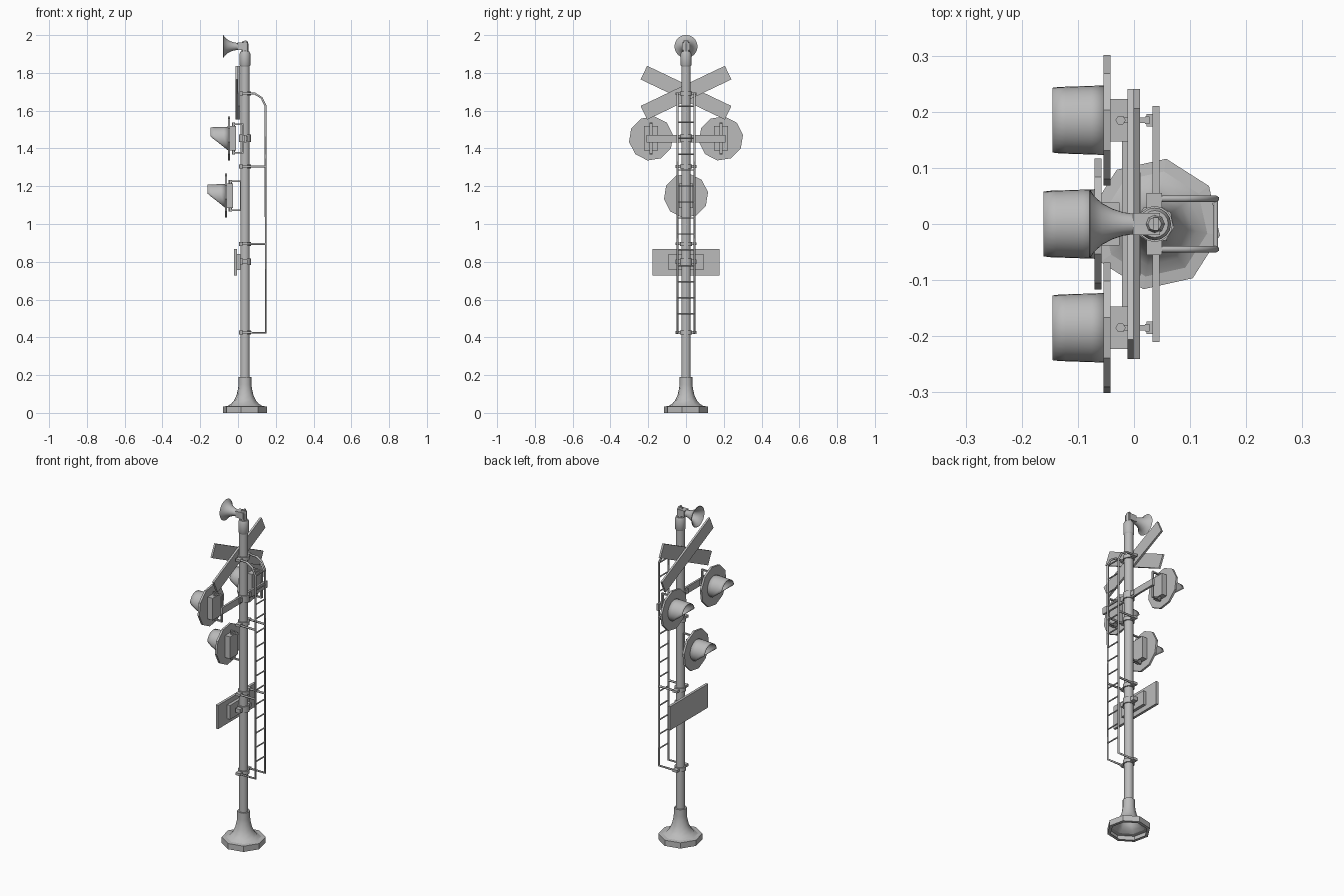
import bpy, bmesh
from math import sin, cos, pi, radians
from mathutils import Matrix, Vector

old = bpy.data.objects.get("Cube")
if old:
    bpy.data.objects.remove(old, do_unlink=True)

grey = bpy.data.materials.new("plain_grey")
grey.use_nodes = True
grey.diffuse_color = (0.5, 0.5, 0.5, 1)
grey.node_tree.nodes["Principled BSDF"].inputs["Base Color"].default_value = (0.5, 0.5, 0.5, 1)

POLE_X = 0.037
FORWARD = Matrix.Rotation(-pi / 2, 4, 'Y')  # local z points to -x, local x points up


def finish(name, bm, smooth=0, matrix=None):
    bmesh.ops.recalc_face_normals(bm, faces=bm.faces)
    if matrix:
        bm.transform(matrix)
    mesh = bpy.data.meshes.new(name)
    bm.to_mesh(mesh)
    bm.free()
    mesh.materials.append(grey)
    obj = bpy.data.objects.new(name, mesh)
    bpy.context.collection.objects.link(obj)
    if smooth:
        bpy.ops.object.select_all(action='DESELECT')
        obj.select_set(True)
        bpy.context.view_layer.objects.active = obj
        bpy.ops.object.shade_smooth_by_angle(angle=radians(smooth))
    return obj


def box(name, x, y, z, tilt=0):
    """Box from (min, max) ranges, tilted about the x axis."""
    bm = bmesh.new()
    size = Vector((x[1] - x[0], y[1] - y[0], z[1] - z[0]))
    mid = Vector((sum(x), sum(y), sum(z))) / 2
    bmesh.ops.create_cube(bm, size=1, matrix=Matrix.Diagonal((*size, 1)))
    return finish(name, bm, 0, Matrix.Translation(mid) @ Matrix.Rotation(radians(tilt), 4, 'X'))


def lathe(name, profile, at, sides=16, smooth=40, turn=0, forward=False, caps=True):
    """Revolve (radius, height) points about z, or about -x when forward."""
    bm = bmesh.new()
    rings = []
    for r, h in profile:
        angles = [radians(turn) + 2 * pi * i / sides for i in range(sides)]
        rings.append([bm.verts.new((r * cos(a), r * sin(a), h)) for a in angles])
    for low, high in zip(rings, rings[1:]):
        for i in range(sides):
            j = (i + 1) % sides
            bm.faces.new((low[i], low[j], high[j], high[i]))
    if caps:
        bm.faces.new(rings[0])
        bm.faces.new(rings[-1])
    place = Matrix.Translation(at)
    return finish(name, bm, smooth, place @ FORWARD if forward else place)


def tube(name, points, radius):
    """Bent round bar through the points."""
    curve = bpy.data.curves.new(name, 'CURVE')
    curve.dimensions = '3D'
    curve.bevel_depth = radius
    curve.bevel_resolution = 1
    curve.use_fill_caps = True
    spline = curve.splines.new('POLY')
    spline.points.add(len(points) - 1)
    for p, co in zip(spline.points, points):
        p.co = (*co, 1)
    curve.materials.append(grey)
    obj = bpy.data.objects.new(name, curve)
    bpy.context.collection.objects.link(obj)


def clamp(name, z, height):
    """Collar round the pole with a bolted ear on each side."""
    lathe(name + "_collar", [(0.032, -height / 2), (0.032, height / 2)], (POLE_X, 0, z))
    for side in (-1, 1):
        y = sorted((side * 0.028, side * 0.055))
        box(name + "_ear", (0.022, 0.05), y, (z - height / 3, z + height / 3))


def visor(name, at, radius, length):
    """Half hood: full length on top, sloping away to nothing below."""
    bm = bmesh.new()
    count, steps = 32, 4
    grid = []
    for i in range(count):
        a = 2 * pi * i / count
        reach = length * min(1, (1 + cos(a)) / 1.15) + 0.002
        row = []
        for s in range(steps + 1):
            t = s / steps
            r = radius * (1 - 0.05 * t * reach / length)
            row.append(bm.verts.new((r * cos(a), r * sin(a), reach * t)))
        grid.append(row)
    for i in range(count):
        here, after = grid[i], grid[(i + 1) % count]
        for s in range(steps):
            bm.faces.new((here[s], after[s], after[s + 1], here[s + 1]))
    obj = finish(name, bm, 40, Matrix.Translation(at) @ FORWARD)
    shell = obj.modifiers.new("thickness", 'SOLIDIFY')
    shell.thickness = 0.003


def signal_light(name, x, y, z, arm_x):
    """Backing disc, lens, hood, lamp housing and bracket; x is the disc's back."""
    lathe(name + "_disc", [(0.118, 0), (0.118, 0.012)], (x, y, z),
          sides=10, smooth=0, turn=9, forward=True)
    lathe(name + "_lens", [(0.056, 0), (0.05, 0.006), (0.03, 0.012), (0.008, 0.014)],
          (x - 0.011, y, z), sides=24, forward=True)
    visor(name + "_visor", (x - 0.011, y, z), 0.062, 0.09)
    box(name + "_housing", (x, x + 0.032), (y - 0.038, y + 0.038), (z - 0.065, z + 0.065))
    # C-shaped bracket with a bolt head above and below
    box(name + "_bracket_upright", (arm_x - 0.008, arm_x), (y - 0.007, y + 0.007), (z - 0.08, z + 0.08))
    for dz in (-0.076, 0.076):
        box(name + "_bracket_arm", (x + 0.012, arm_x), (y - 0.005, y + 0.005),
            (z + dz - 0.004, z + dz + 0.004))
        lathe(name + "_bolt", [(0.009, -0.012), (0.009, 0.012)], (x + 0.018, y, z + dz * 0.95),
              sides=6, smooth=0)


# Base and pole
lathe("base_flange", [(0.1, 0), (0.118, 0), (0.118, 0.034), (0.095, 0.036)], (POLE_X, 0, 0),
      sides=8, smooth=0, turn=35, caps=False)
lathe("base_flare", [(0.095, 0.036), (0.075, 0.047), (0.058, 0.067), (0.045, 0.095),
                     (0.037, 0.13), (0.035, 0.15), (0.035, 0.19), (0.025, 0.19)],
      (POLE_X, 0, 0), sides=8, smooth=50, turn=35, caps=False)
lathe("pole", [(0.025, 0.1), (0.025, 1.86)], (POLE_X, 0, 0))
lathe("pole_cap", [(0.025, 1.835), (0.029, 1.842), (0.029, 1.9), (0.024, 1.912)], (POLE_X, 0, 0))

# Horn on top
lathe("horn_bell", [(0.018, 0), (0.021, 0.02), (0.027, 0.038), (0.037, 0.057), (0.049, 0.07),
                    (0.061, 0.078), (0.058, 0.08), (0.046, 0.072), (0.033, 0.057),
                    (0.022, 0.036), (0.014, 0.01)],
      (0.0, 0, 1.94), sides=24, smooth=50, forward=True)
box("horn_driver", (-0.002, 0.046), (-0.02, 0.02), (1.922, 1.96))
lathe("horn_post", [(0.018, 1.905), (0.018, 1.955), (0.012, 1.968)], (POLE_X, 0, 0), sides=8, smooth=0)
box("horn_latch", (0.034, 0.044), (-0.012, 0.012), (1.955, 1.972))

# Crossed boards
box("crossboard_front", (-0.012, -0.001), (-0.247, 0.247), (1.655, 1.735), tilt=-25.5)
box("crossboard_back", (-0.001, 0.011), (-0.247, 0.247), (1.655, 1.735), tilt=25.5)

# Signal lights and their crossbar
box("light_crossbar", (0.033, 0.045), (-0.21, 0.21), (1.432, 1.472))
for side, label in ((-1, "right"), (1, "left")):
    y = side * 0.185
    signal_light(label + "_light", -0.042, y, 1.453, 0.028)
    box(label + "_light_mount", (0.022, 0.034), (y - 0.011, y + 0.011), (1.437, 1.468))
signal_light("lower_light", -0.058, 0, 1.15, 0.018)
clamp("crossbar_clamp", 1.453, 0.04)

# Lower sign plate
box("sign_plate", (-0.021, -0.006), (-0.178, 0.178), (0.728, 0.868))
box("sign_backing", (-0.006, 0.012), (-0.092, 0.092), (0.757, 0.84))
clamp("sign_clamp", 0.8, 0.036)

# Ladder
RAIL_X = 0.146
for side in (-1, 1):
    y = side * 0.045
    path = [(0.025, 1.692), (0.09, 1.69), (0.125, 1.668), (RAIL_X, 1.625), (RAIL_X, 0.425), (0.025, 0.425)]
    tube("ladder_rail", [(x, y, z) for x, z in path], 0.006)
    for z in (0.895, 1.305):
        tube("ladder_strut", [(0.025, y, z), (RAIL_X, y, z)], 0.006)
for i in range(14):
    z = 0.525 + i * 0.0845
    tube("ladder_rung", [(RAIL_X, -0.045, z), (RAIL_X, 0.045, z)], 0.004)
for z in (0.425, 0.895, 1.305, 1.69):
    clamp("ladder_clamp", z, 0.022)
